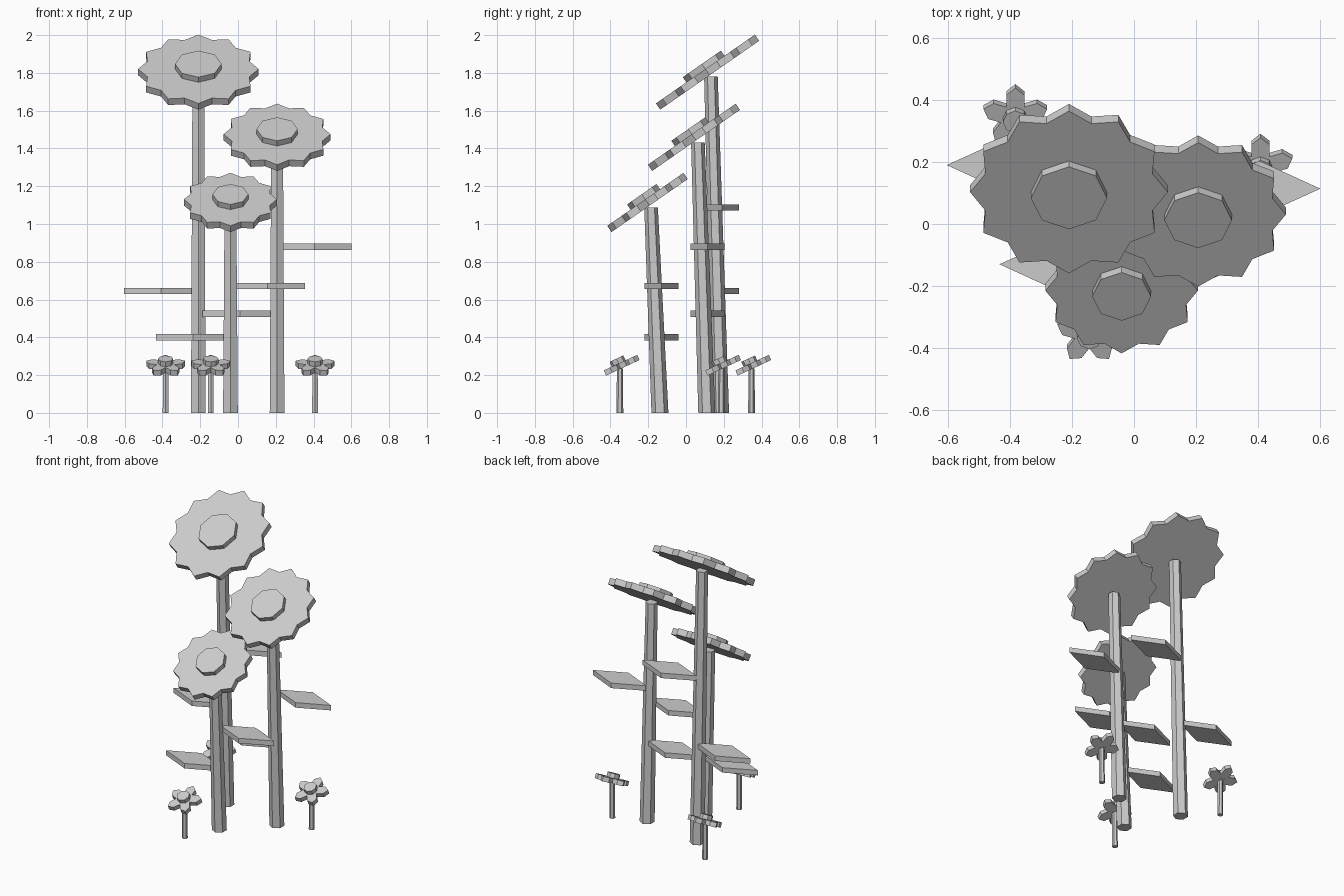
import bpy
from math import cos, sin, pi, radians
from mathutils import Matrix, Vector

if "Cube" in bpy.data.objects:
    bpy.data.objects.remove(bpy.data.objects["Cube"], do_unlink=True)

GREY = (0.6, 0.6, 0.6, 1)
grey = bpy.data.materials.new("plain_grey")
grey.use_nodes = True
grey.diffuse_color = GREY
grey.node_tree.nodes["Principled BSDF"].inputs["Base Color"].default_value = GREY


def loft(name, bottom, top, matrix=Matrix()):
    """Closed solid between two matching outlines."""
    n = len(bottom)
    faces = [list(range(n))[::-1], list(range(n, 2 * n))]
    faces += [(i, (i + 1) % n, (i + 1) % n + n, i + n) for i in range(n)]
    mesh = bpy.data.meshes.new(name)
    mesh.from_pydata([matrix @ Vector(p) for p in bottom + top], [], faces)
    mesh.materials.append(grey)
    obj = bpy.data.objects.new(name, mesh)
    bpy.context.collection.objects.link(obj)
    return obj


def ring(n, radii, centre=(0, 0), z=0):
    """Outline of n points starting at +y, cycling through the radii."""
    pts = []
    for i in range(n):
        a = pi / 2 + 2 * pi * i / n
        r = radii[i % len(radii)]
        pts.append((centre[0] + r * cos(a), centre[1] + r * sin(a), z))
    return pts


def plate(name, outline, z0, z1, matrix=Matrix()):
    return loft(name, [(p[0], p[1], z0) for p in outline],
                [(p[0], p[1], z1) for p in outline], matrix)


def placed(x, y, z, tilt):
    return Matrix.Translation((x, y, z)) @ Matrix.Rotation(radians(tilt), 4, 'X')


def leaf(name, x, y, z, side):
    """Flat diamond reaching sideways from the stem centre."""
    half_l, half_w, half_t = 0.197, 0.09, 0.0165
    outline = ring(4, (half_w, half_l), (0, 0))
    plate(name, outline, -half_t, half_t,
          Matrix.Translation((x + side * half_l, y, z)))


def sunflower(label, x, base_y, top_y, height, head, radius, leaf_y, leaves):
    # leaning, tapering six-sided stem
    loft(label + "_stem", ring(6, (0.045,), (x, base_y)),
         ring(6, (0.036,), (x, top_y), height))
    # toothed head with a raised centre
    m = placed(x, head[0], head[1], 34.8)
    plate(label + "_petals", ring(24, (radius, radius * 0.875)), -0.02, 0.02, m)
    plate(label + "_centre", ring(8, (radius * 0.385,)), 0, 0.053, m)
    for i, (z, side) in enumerate(leaves):
        leaf(f"{label}_leaf_{i + 1}", x, leaf_y, z, side)


def small_flower(label, x, y):
    loft(label + "_stem", ring(6, (0.018,), (x, y)),
         ring(6, (0.016,), (x, y), 0.235))
    m = placed(x, y, 0.248, 25)
    # five stretched hexagon petals around the middle
    petal = [(px * 0.0335, 0.058 + py * 0.05) for px, py, _ in ring(6, (1,))]
    for i in range(5):
        turn = Matrix.Rotation(2 * pi * i / 5, 4, 'Z')
        plate(f"{label}_petal_{i + 1}", petal, -0.015, 0.015, m @ turn)
    plate(label + "_centre", ring(8, (0.04,)), -0.012, 0.043, m)


# three large flowers
sunflower("tall_flower", -0.21, 0.183, 0.132, 1.78, (0.114, 1.804), 0.319,
          0.19, [(0.645, -1), (1.087, 1)])
sunflower("middle_flower", 0.207, 0.11, 0.063, 1.432, (0.042, 1.459), 0.283,
          0.114, [(0.525, -1), (0.88, 1)])
sunflower("short_flower", -0.04, -0.138, -0.185, 1.087, (-0.204, 1.114), 0.246,
          -0.13, [(0.4, -1), (0.672, 1)])

# three small flowers at the ground
small_flower("back_small_flower", -0.383, 0.347)
small_flower("front_small_flower", -0.144, -0.35)
small_flower("side_small_flower", 0.408, 0.187)
